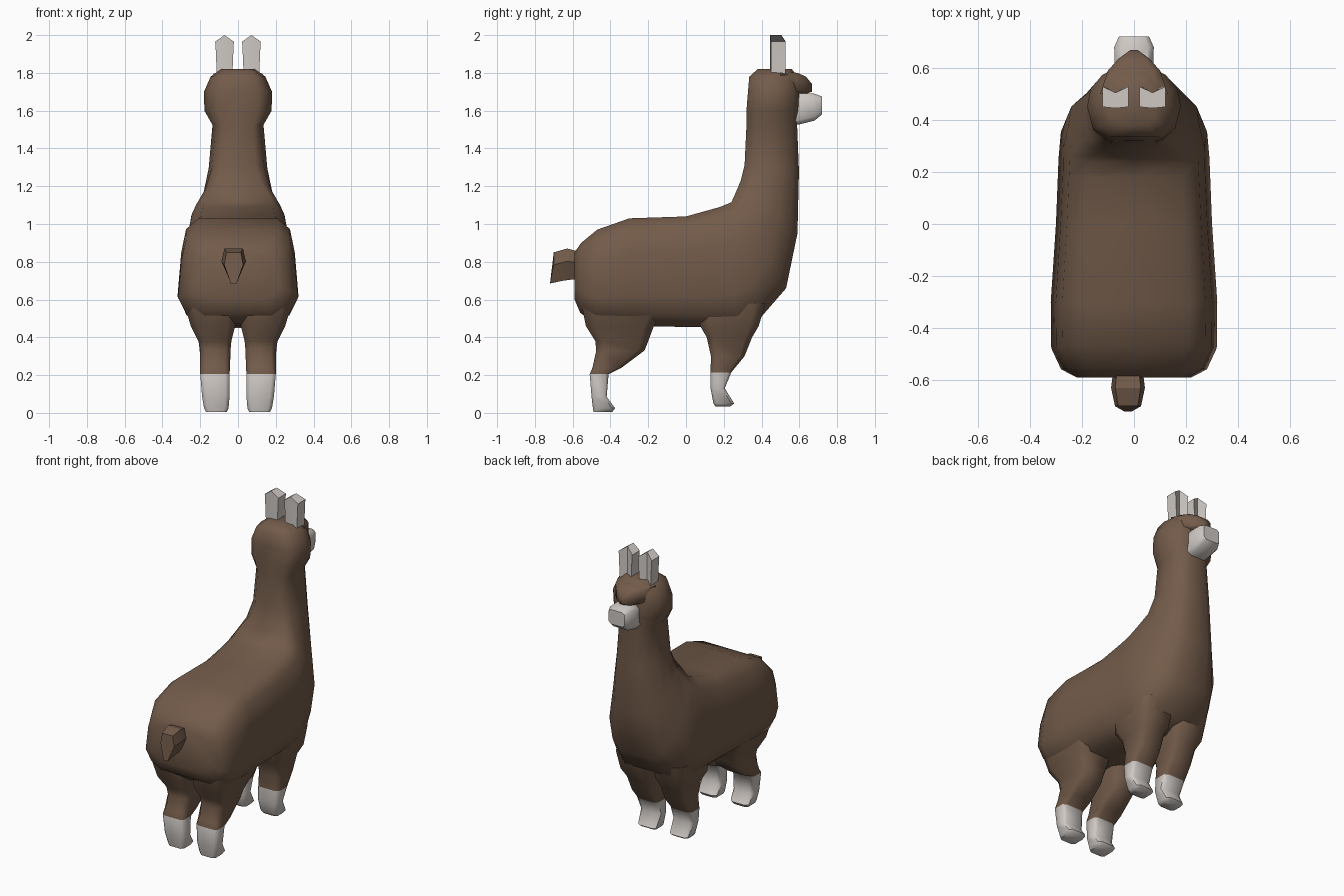
import bpy, bmesh, math

if "Cube" in bpy.data.objects:
    bpy.data.objects.remove(bpy.data.objects["Cube"])


def material(name, rgb):
    m = bpy.data.materials.new(name)
    m.use_nodes = True
    m.diffuse_color = (*rgb, 1)
    m.node_tree.nodes["Principled BSDF"].inputs["Base Color"].default_value = (*rgb, 1)
    return m


BROWN = material("brown wool", (0.17, 0.105, 0.068))
PALE = material("pale grey", (0.62, 0.58, 0.55))


def loft(name, rings, mats, angle=55, pale_below=None):
    """Skin a list of equal-length rings, cap both ends."""
    bm = bmesh.new()
    loops = [[bm.verts.new(p) for p in ring] for ring in rings]
    n = len(loops[0])
    for a, b in zip(loops, loops[1:]):
        for i in range(n):
            j = (i + 1) % n
            bm.faces.new((a[i], a[j], b[j], b[i]))
    bm.faces.new(loops[0])
    bm.faces.new(loops[-1])
    bmesh.ops.recalc_face_normals(bm, faces=bm.faces)
    for f in bm.faces:
        if pale_below and f.calc_center_median().z < pale_below:
            f.material_index = 1
    mesh = bpy.data.meshes.new(name)
    bm.to_mesh(mesh)
    bm.free()
    for m in mats:
        mesh.materials.append(m)
    mesh.shade_smooth()
    mesh.set_sharp_from_angle(angle=math.radians(angle))
    ob = bpy.data.objects.new(name, mesh)
    bpy.context.collection.objects.link(ob)
    return ob


def chamfered(cx, cy, hx, hy, c=0.3):
    """Eight-sided rectangle outline with cut corners."""
    k = 1 - c
    return [(cx + hx * u, cy + hy * v) for u, v in
            ((k, 1), (1, k), (1, -k), (k, -1), (-k, -1), (-1, -k), (-1, k), (-k, 1))]


# Body, neck and head: one skin along a bending spine
# half outline from back to belly: (position along section, share of width)
BARREL = [(0, 0), (0, .65), (.1, .86), (.32, .94), (.72, 1), (.9, .85), (1, .62), (1, 0)]
NECK = [(0, 0), (0, .6), (.15, .88), (.45, 1), (.7, .93), (.9, .68), (1, .4), (1, 0)]


def spine_ring(top, bottom, w, blend):
    half = []
    for (t0, f0), (t1, f1) in zip(BARREL, NECK):
        t, f = t0 + (t1 - t0) * blend, f0 + (f1 - f0) * blend
        half.append((w * f, top[0] + (bottom[0] - top[0]) * t, top[1] + (bottom[1] - top[1]) * t))
    return half + [(-x, y, z) for x, y, z in half[-2:0:-1]]


spine = [
    ((-.59, .85), (-.59, .60), .22, 0), ((-.555, .90), (-.56, .53), .28, 0),
    ((-.47, .97), (-.48, .47), .318, 0), ((-.30, 1.03), (-.30, .46), .32, 0),
    ((0, 1.04), (0, .455), .30, 0), ((.18, 1.09), (.28, .45), .29, 0),
    ((.24, 1.115), (.40, .51), .285, .2), ((.265, 1.17), (.53, .66), .255, .8),
    ((.29, 1.23), (.59, .95), .195, 1), ((.31, 1.31), (.598, 1.28), .155, 1),
    ((.32, 1.52), (.588, 1.53), .135, 1), ((.32, 1.6), (.595, 1.6), .178, 1),
    ((.328, 1.7), (.60, 1.7), .18, 1), ((.335, 1.78), (.59, 1.78), .145, 1),
    ((.38, 1.82), (.56, 1.82), .09, 1)]
loft("body_neck_head", [spine_ring(*s) for s in spine], [BROWN], 60)

# Forelock over the brow, coming to a point
locks = [(.50, .13, 1.71, 1.81), (.59, .10, 1.69, 1.80), (.635, .06, 1.69, 1.78), (.668, .015, 1.70, 1.74)]
loft("forelock", [[(x, y, z) for x, z in chamfered(0, (a + b) / 2, w, (b - a) / 2)]
                  for y, w, a, b in locks], [BROWN])

# Muzzle, with a step for the mouth
snout = [(.55, .07, 1.52, 1.69), (.60, .075, 1.527, 1.692), (.68, .076, 1.547, 1.69), (.72, .058, 1.58, 1.675)]
loft("muzzle", [[(x, y, z) for x, z in chamfered(0, (a + b) / 2, w, (b - a) / 2)]
                for y, w, a, b in snout], [PALE], 45)

# Ears: gabled slabs with a groove down the front
for side, tag in ((1, "left"), (-1, "right")):
    rings = []
    for z, peak, w in ((1.76, 0, .04), (1.95, .028, .048), (1.965, .035, .05)):
        cx = side * .071
        rings.append([(cx - w, .45, z), (cx, .445, z + peak), (cx + w, .45, z),
                      (cx + w, .528, z), (cx, .505, z + peak), (cx - w, .528, z)])
    loft("ear_" + tag, rings, [PALE], 35)

# Tail, slightly off centre
tail = [(-.55, .055, .71, .85), (-.63, .065, .70, .87), (-.70, .05, .685, .85)]
rings = [[(-.023 + w * u, y - .02 * (v < .5), a + (b - a) * v) for u, v in
          ((-.75, 1), (.75, 1), (1, .6), (.3, 0), (-.3, 0), (-1, .6))] for y, w, a, b in tail]
loft("tail", rings, [BROWN], 25)

# Legs: height, back y, front y, inner x, outer x
hind = [(.005, -.49, -.39, .06, .17), (.025, -.493, -.375, .05, .18), (.085, -.50, -.42, .045, .19),
        (.205, -.51, -.41, .045, .20), (.24, -.495, -.34, .042, .20), (.33, -.475, -.22, .04, .20),
        (.38, -.48, -.20, .035, .21), (.46, -.53, -.17, .015, .25), (.56, -.55, -.10, .01, .28)]
fore = [(.035, .155, .235, .06, .17), (.05, .145, .255, .05, .18), (.13, .13, .205, .045, .19),
        (.215, .13, .24, .045, .20), (.30, .132, .31, .042, .20), (.40, .11, .35, .035, .21),
        (.46, .075, .385, .015, .24), (.58, .06, .42, .01, .25)]
for side, tag in ((1, "left"), (-1, "right")):
    for label, rows in (("hind_leg_", hind), ("front_leg_", fore)):
        rings = [[(x, y, z) for x, y in
                  chamfered(side * (a + b) / 2, (y0 + y1) / 2, (b - a) / 2, (y1 - y0) / 2)]
                 for z, y0, y1, a, b in rows]
        loft(label + tag, rings, [BROWN, PALE], 60, pale_below=.21)
